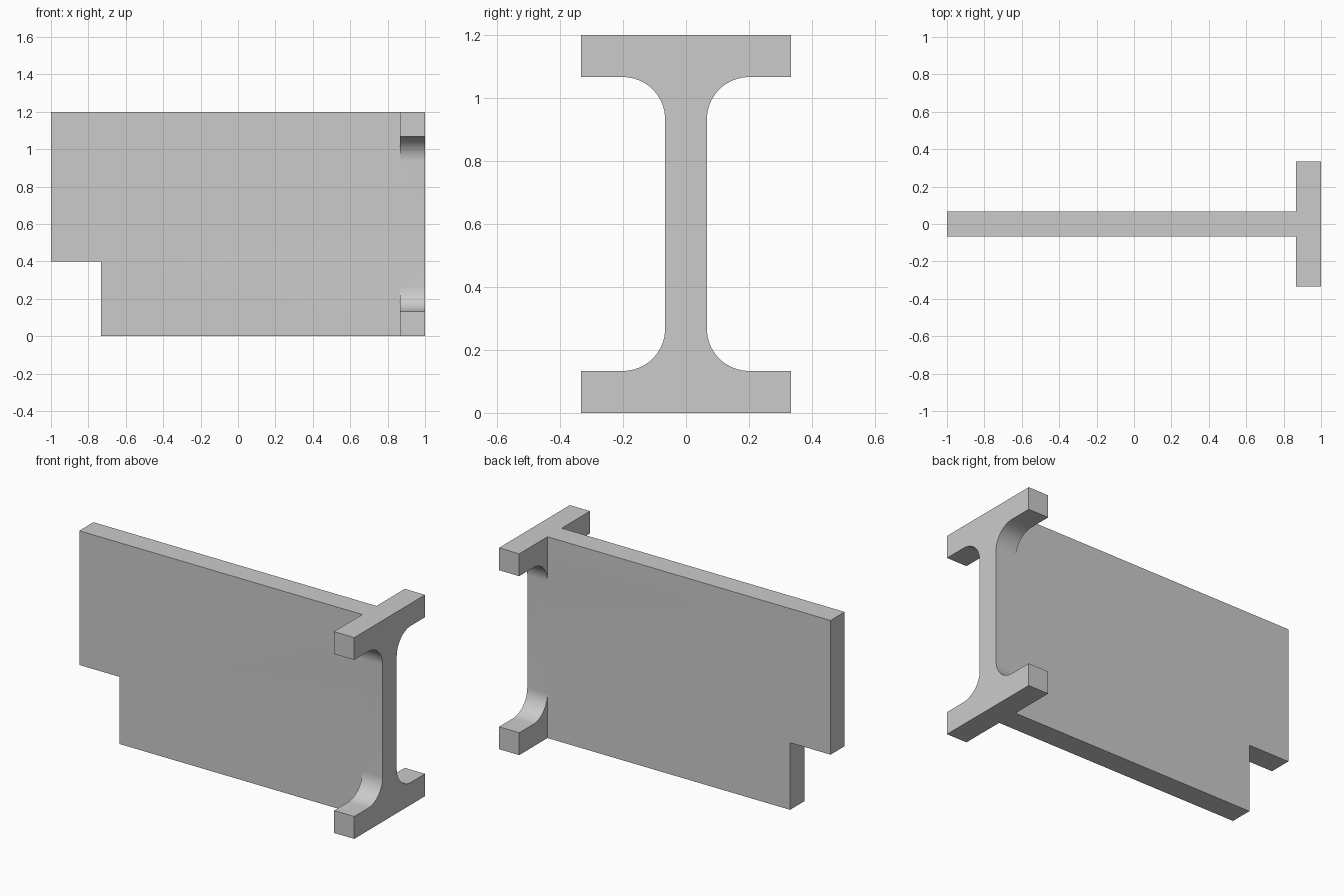
import bpy, bmesh, math
from mathutils import Vector

cube = bpy.data.objects.get("Cube")
if cube:
    bpy.data.objects.remove(cube, do_unlink=True)

U = 2 / 30                    # design module
HEIGHT = 18 * U
WEB = U                       # half thickness of the web
FLANGE = 5 * U                # half width of the flanges
THICK = 2 * U                 # flange thickness, also the fillet radius
JOINT = 1 - 2 * U             # where the plate meets the end beam

steel = bpy.data.materials.new("plain grey")
steel.use_nodes = True
GREY = (0.6, 0.6, 0.6, 1)
steel.diffuse_color = GREY
steel.node_tree.nodes["Principled BSDF"].inputs["Base Color"].default_value = GREY


def prism(name, points, direction):
    """Extrude a closed outline along a direction."""
    bm = bmesh.new()
    face = bm.faces.new([bm.verts.new(p) for p in points])
    side = bmesh.ops.extrude_face_region(bm, geom=[face])["geom"]
    moved = [v for v in side if isinstance(v, bmesh.types.BMVert)]
    bmesh.ops.translate(bm, verts=moved, vec=Vector(direction))
    bmesh.ops.recalc_face_normals(bm, faces=bm.faces)
    mesh = bpy.data.meshes.new(name)
    bm.to_mesh(mesh)
    bm.free()
    mesh.materials.append(steel)
    obj = bpy.data.objects.new(name, mesh)
    bpy.context.collection.objects.link(obj)
    return obj


# End beam: one quarter of the I section, mirrored to the other three
mid = HEIGHT / 2
quarter = [(FLANGE, mid), (FLANGE, mid - THICK)]
for i in range(17):
    a = math.pi / 2 * (1 + i / 16)
    quarter.append((WEB + THICK + THICK * math.cos(a),
                    mid - 2 * THICK + THICK * math.sin(a)))
half = quarter + [(y, -z) for y, z in reversed(quarter)]
section = half + [(-y, z) for y, z in reversed(half)]
beam = prism("flanged_end_beam", [(JOINT, y, z + mid) for y, z in section],
             (1 - JOINT, 0, 0))

# Web plate with the notched lower corner
notch_x, notch_z = -1 + 4 * U, 6 * U
outline = [(-1, notch_z), (notch_x, notch_z), (notch_x, 0),
           (JOINT, 0), (JOINT, HEIGHT), (-1, HEIGHT)]
plate = prism("notched_web_plate", [(x, -WEB, z) for x, z in outline],
              (0, 2 * WEB, 0))

# Join both into one solid
union = beam.modifiers.new("join plate", 'BOOLEAN')
union.operation = 'UNION'
union.solver = 'EXACT'
union.object = plate
bpy.context.view_layer.objects.active = beam
beam.select_set(True)
bpy.ops.object.modifier_apply(modifier=union.name)
bpy.data.objects.remove(plate, do_unlink=True)
beam.name = "notched_flanged_beam"
bpy.ops.object.shade_smooth_by_angle(angle=math.radians(30))
